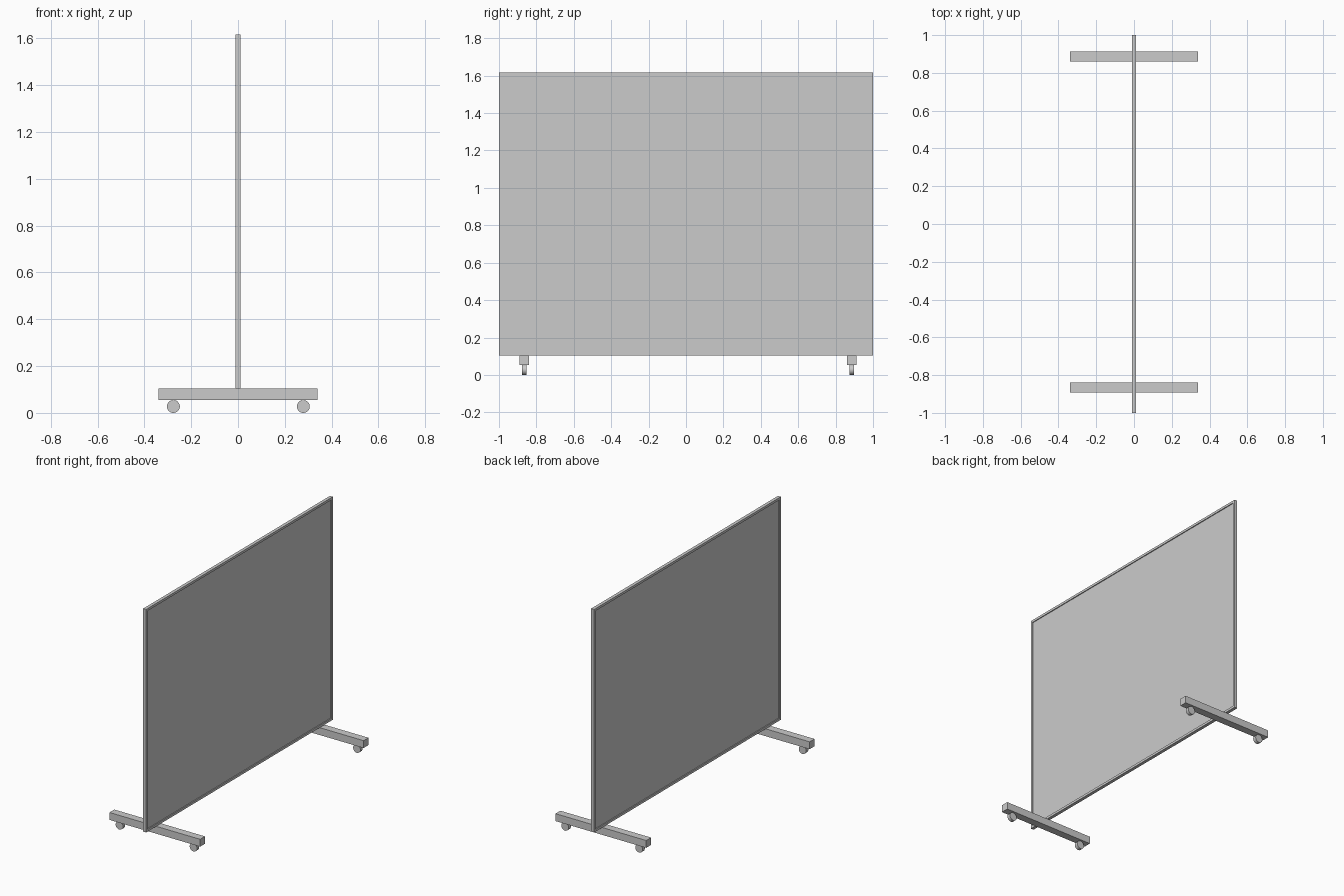
import bpy
import math

if "Cube" in bpy.data.objects:
    bpy.data.objects.remove(bpy.data.objects["Cube"])


def box(name, x0, x1, y0, y1, z0, z1):
    bpy.ops.mesh.primitive_cube_add(size=1, location=((x0 + x1) / 2, (y0 + y1) / 2, (z0 + z1) / 2))
    ob = bpy.context.object
    ob.name = name
    ob.scale = (x1 - x0, y1 - y0, z1 - z0)
    bpy.ops.object.transform_apply(location=False, rotation=False, scale=True)
    return ob


def wheel(name, x, y, radius, width):
    bpy.ops.mesh.primitive_cylinder_add(vertices=32, radius=radius, depth=width,
                                        location=(x, y, radius),
                                        rotation=(math.pi / 2, 0, 0))
    bpy.context.object.name = name
    bpy.ops.object.shade_smooth_by_angle(angle=math.radians(40))


BOTTOM, TOP = 0.104, 1.616
HALF = 0.011      # half depth of the frame
RAIL = 0.016      # visible width of the frame

# Thin screen set back inside the frame
box("screen_panel", -0.005, 0.005, -1 + RAIL, 1 - RAIL, BOTTOM + RAIL, TOP - RAIL)

# Frame around the screen
box("frame_bottom", -HALF, HALF, -1 + RAIL, 1 - RAIL, BOTTOM, BOTTOM + RAIL)
box("frame_top", -HALF, HALF, -1 + RAIL, 1 - RAIL, TOP - RAIL, TOP)
box("frame_post_front", -HALF, HALF, -1, -1 + RAIL, BOTTOM, TOP)
box("frame_post_back", -HALF, HALF, 1 - RAIL, 1, BOTTOM, TOP)

# Cross feet, each on two wheels
for end, y in (("front", -0.865), ("back", 0.886)):
    box("foot_" + end, -0.34, 0.34, y - 0.026, y + 0.026, 0.054, BOTTOM)
    for side, x in (("left", -0.276), ("right", 0.279)):
        wheel("wheel_%s_%s" % (end, side), x, y, 0.0275, 0.024)
